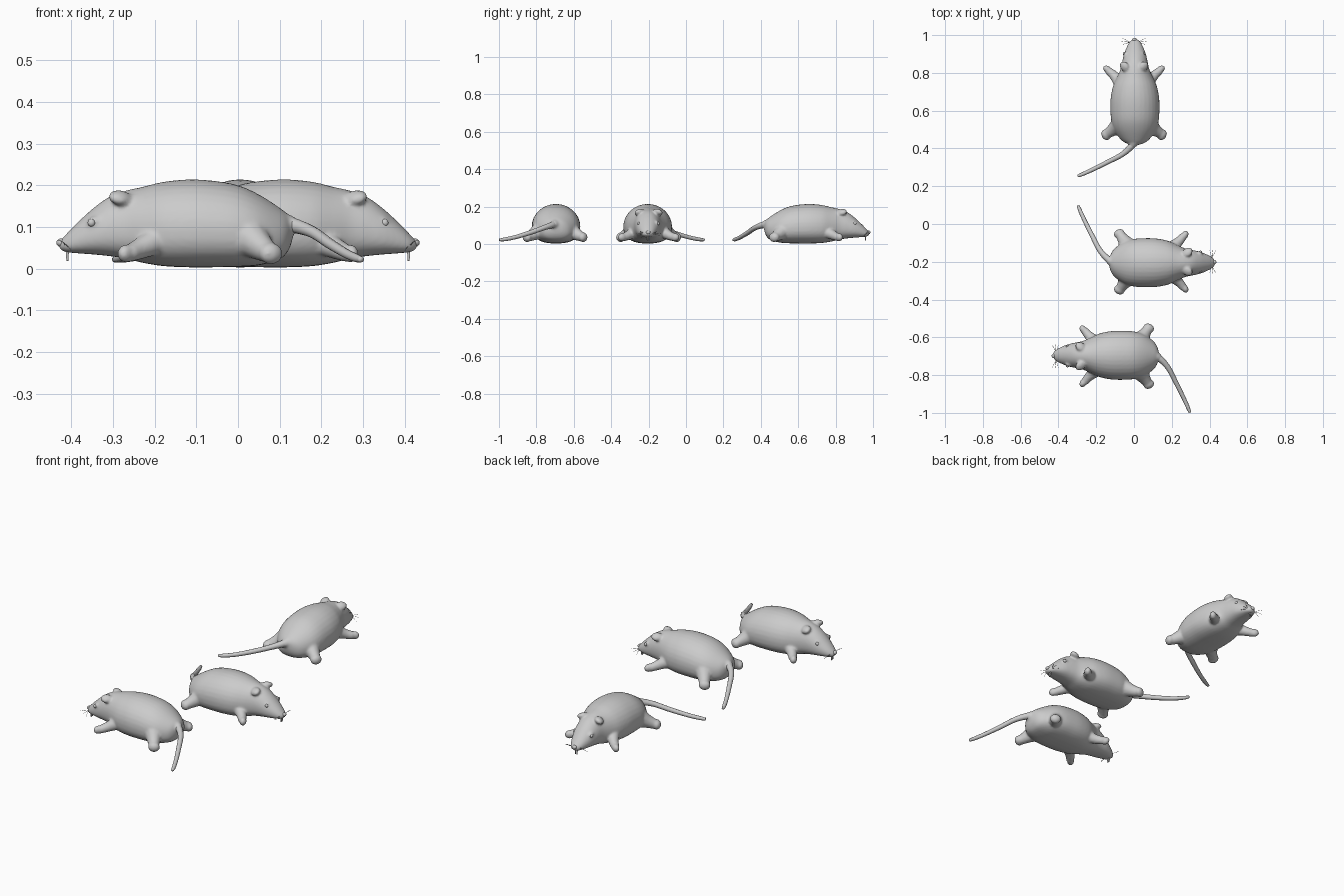
import bpy, bmesh, math
from mathutils import Vector, Matrix

if "Cube" in bpy.data.objects:
    bpy.data.objects.remove(bpy.data.objects["Cube"])

def bridge(bm, rings):
    # Skin a list of point rings into a closed tube
    vr = [[bm.verts.new(p) for p in r] for r in rings]
    n = len(vr[0])
    for a, b in zip(vr, vr[1:]):
        for i in range(n):
            j = (i + 1) % n
            bm.faces.new((a[i], a[j], b[j], b[i]))
    bm.faces.new(vr[0][::-1])
    bm.faces.new(vr[-1])

def smooth_path(pts, steps=5):
    # Catmull-Rom interpolation of tuples of any size
    out = []
    for i in range(len(pts) - 1):
        p = [Vector(pts[max(0, min(len(pts) - 1, i + k))]) for k in (-1, 0, 1, 2)]
        for s in range(steps):
            t = s / steps
            out.append(0.5 * (2 * p[1] + (p[2] - p[0]) * t
                       + (2 * p[0] - 5 * p[1] + 4 * p[2] - p[3]) * t * t
                       + (3 * p[1] - p[0] - 3 * p[2] + p[3]) * t ** 3))
    return out + [Vector(pts[-1])]

def tube(bm, pts, n=12, steps=5):
    # pts are (x, y, z, radius)
    path = smooth_path(pts, steps)
    rings = []
    for i, p in enumerate(path):
        t = (path[min(i + 1, len(path) - 1)].xyz - path[max(i - 1, 0)].xyz).normalized()
        u = t.cross(Vector((0, 0, 1)) if abs(t.z) < 0.9 else Vector((1, 0, 0))).normalized()
        v = t.cross(u)
        rings.append([p.xyz + p[3] * (math.cos(a) * u + math.sin(a) * v)
                      for a in (2 * math.pi * k / n for k in range(n))])
    bridge(bm, rings)

def ball(bm, loc, scale, rot=0.0, tilt=0.0):
    m = (Matrix.Translation(loc) @ Matrix.Rotation(rot, 4, 'Z')
         @ Matrix.Rotation(tilt, 4, 'X') @ Matrix.Diagonal((*scale, 1)))
    bmesh.ops.create_uvsphere(bm, u_segments=20, v_segments=12, radius=1, matrix=m)

def finish(bm, name, place, voxel=0):
    bmesh.ops.recalc_face_normals(bm, faces=bm.faces)
    me = bpy.data.meshes.new(name)
    bm.to_mesh(me)
    bm.free()
    me.polygons.foreach_set("use_smooth", [True] * len(me.polygons))
    ob = bpy.data.objects.new(name, me)
    bpy.context.collection.objects.link(ob)
    ob.matrix_world = place
    if voxel:
        r = ob.modifiers.new("fuse", 'REMESH')
        r.mode, r.voxel_size, r.use_smooth_shade = 'VOXEL', voxel, True
        s = ob.modifiers.new("soften", 'SMOOTH')
        s.factor, s.iterations = 0.5, 6
    return ob

# x, half width, bottom z, top z, along the body from rump to nose
BODY = [(-.132, .015, .075, .112), (-.122, .048, .045, .128), (-.10, .078, .022, .146),
        (-.05, .112, .008, .178), (0, .126, .004, .200), (.06, .130, .003, .211),
        (.12, .128, .003, .214), (.18, .116, .006, .208), (.23, .094, .014, .196),
        (.27, .076, .024, .187), (.31, .067, .030, .172), (.35, .058, .034, .143),
        (.39, .042, .037, .106), (.415, .028, .040, .080), (.430, .010, .048, .064)]

def rat(place):
    # Body, legs and ears fused into one soft skin
    bm = bmesh.new()
    rings = []
    for x, w, lo, hi in smooth_path(BODY, 4):
        mid = lo + 0.43 * (hi - lo)
        ring = []
        for k in range(32):
            a = 2 * math.pi * k / 32
            c, s = math.cos(a), math.sin(a)
            e = 1.0 if s > 0 else 0.8
            ring.append((x, w * math.copysign(abs(c) ** e, c) - 0.005,
                         mid + math.copysign(abs(s) ** e, s) * ((hi - mid) if s > 0 else (mid - lo))))
        rings.append(ring)
    bridge(bm, rings)
    for s in (1, -1):
        # Front leg and paw
        tube(bm, [(.19, s * .07, .07, .036), (.235, s * .105, .048, .026), (.262, s * .137, .036, .021)])
        ball(bm, (.270, s * .142, .036), (.018, .024, .022), -s * .5)
        # Hind thigh and foot
        tube(bm, [(-.02, s * .07, .08, .055), (-.05, s * .11, .055, .036), (-.075, s * .145, .037, .025)])
        ball(bm, (-.079, s * .150, .036), (.030, .022, .026), s * .5)
        # Ear
        ball(bm, (.283, s * .050, .170), (.031, .025, .016), s * .6, -s * .5)
        # Brow over the eye
        ball(bm, (.345, s * .044, .112), (.018, .012, .014))
    # Root of the tail
    tube(bm, [(-.08, 0, .105, .04), (-.12, .003, .105, .026), (-.142, .018, .102, .015)])
    finish(bm, "rat_body", place, 0.006)

    # Tail
    bm = bmesh.new()
    tube(bm, [(-.10, 0, .106, .022), (-.135, .012, .103, .018), (-.18, .06, .087, .014),
              (-.22, .135, .060, .0125), (-.26, .215, .036, .011), (-.285, .27, .025, .010),
              (-.296, .298, .022, .007)], 12)
    finish(bm, "tail", place)

    # Eyes and nose
    bm = bmesh.new()
    for s in (1, -1):
        ball(bm, (.352, s * .052, .110), (.009, .007, .009))
    ball(bm, (.425, -.002, .062), (.011, .012, .010))
    finish(bm, "eyes_and_nose", place)

    # Front teeth
    bm = bmesh.new()
    for s in (1, -1):
        tube(bm, [(.405, s * .005 - .002, .05, .004), (.410, s * .005 - .002, .035, .004),
                  (.409, s * .005 - .002, .018, .0025)], 6, 3)
    finish(bm, "teeth", place)

    # Whiskers
    bm = bmesh.new()
    for s in (1, -1):
        for dx, dy, dz in ((.022, .038, .012), (.006, .045, 0), (-.012, .040, -.012)):
            tube(bm, [(.412, s * .022, .056, .001), (.412 + dx * .6, s * (.022 + dy * .6), .058 + dz * .7, .0009),
                      (.412 + dx, s * (.022 + dy), .054 + dz, .0004)], 4, 3)
    finish(bm, "whiskers", place)

# Three rats facing different ways
for x, y, turn in ((0, -.2, 0), (0, -.7, 180), (0, .55, 90)):
    rat(Matrix.Translation((x, y, 0)) @ Matrix.Rotation(math.radians(turn), 4, 'Z'))
